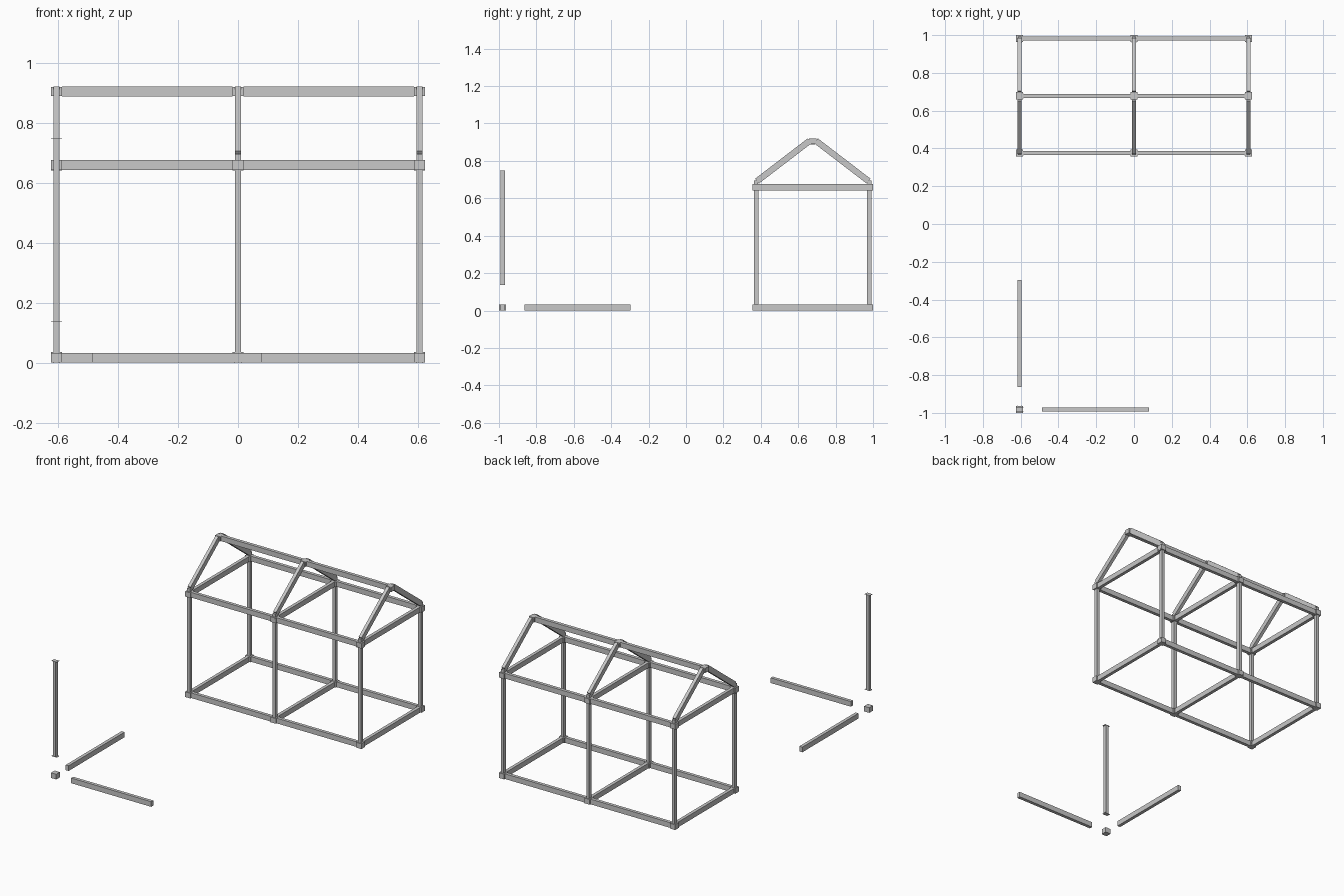
import bpy, bmesh
from mathutils import Vector, Matrix

if "Cube" in bpy.data.objects:
    bpy.data.objects.remove(bpy.data.objects["Cube"])

steel = bpy.data.materials.new("light_grey_steel")
steel.use_nodes = True
colour = (0.58, 0.58, 0.58, 1)
steel.diffuse_color = colour
steel.node_tree.nodes["Principled BSDF"].inputs["Base Color"].default_value = colour

HX, HN, HZ = 0.605, 0.0185, 0.0165      # bay length, node half width, node half height
FRONT, BACK = 0.375, 0.981
RIDGE = (FRONT + BACK) / 2
LOW, EAVE, TOP = HZ, 0.659, 0.904
DEPTH, WIDTH = 0.033, 0.021


def finish(name, bm):
    mesh = bpy.data.meshes.new(name)
    bm.to_mesh(mesh)
    bm.free()
    mesh.materials.append(steel)
    ob = bpy.data.objects.new(name, mesh)
    bpy.context.collection.objects.link(ob)


def add_box(bm, centre, size, frame=Matrix()):
    m = frame @ Matrix.Translation(centre) @ Matrix.Diagonal((*size, 1))
    bmesh.ops.create_cube(bm, size=1, matrix=m)


def member(name, a, b, up=(0, 0, 1), depth=DEPTH, width=WIDTH, plate=None):
    """Square-edged bar from a to b, its depth along up, with optional end plates."""
    a, b = Vector(a), Vector(b)
    x = (b - a).normalized()
    z = Vector(up).normalized()
    y = z.cross(x)
    frame = Matrix.Translation(a) @ Matrix((x, y, z)).transposed().to_4x4()
    length = (b - a).length
    bm = bmesh.new()
    add_box(bm, (length / 2, 0, 0), (length, width, depth), frame)
    if plate:
        for s in (0.001, length - 0.001):
            add_box(bm, (s, 0, 0), (0.002, *plate), frame)
    finish(name, bm)


def node(name, centre, size=(2 * HN, 2 * HN, 2 * HZ)):
    """Connector block with four small bolt heads on every face."""
    bm = bmesh.new()
    add_box(bm, centre, size)
    for axis in range(3):
        u, v = (axis + 1) % 3, (axis + 2) % 3
        for side in (-1, 1):
            for su in (-1, 1):
                for sv in (-1, 1):
                    p = Vector(centre)
                    p[axis] += side * size[axis] / 2
                    p[u] += su * size[u] * 0.3
                    p[v] += sv * size[v] * 0.3
                    dims = [0.002] * 3
                    dims[axis] = 0.0006
                    add_box(bm, p, dims)
    finish(name, bm)


def post(name, x, y, z0, z1):
    member(name, (x, y, z0), (x, y, z1), (0, 1, 0), 0.024, 0.02, (2 * HN, 0.025))


# Frame nodes, posts and long beams
for side, y in (("front", FRONT), ("back", BACK)):
    for x in (-HX, 0, HX):
        post(f"{side}_post", x, y, LOW + HZ, EAVE - HZ)
        for level, z in (("floor", LOW), ("eave", EAVE)):
            node(f"{side}_{level}_node", (x, y, z))
    for level, z in (("floor", LOW), ("eave", EAVE)):
        for x in (-HX, 0):
            member(f"{side}_{level}_beam", (x + HN, y, z), (x + HX - HN, y, z))

# Cross beams, rafters and ridge nodes
for x in (-HX, 0, HX):
    for level, z in (("floor", LOW), ("eave", EAVE)):
        member(f"{level}_cross_beam", (x, FRONT + HN, z), (x, BACK - HN, z))
    for side, s in (("front", -1), ("back", 1)):
        foot = Vector((x, RIDGE + s * 0.298, 0.692))
        head = Vector((x, RIDGE + s * 0.017, 0.907))
        slope = head - foot
        member(f"{side}_rafter", foot, head, (0, s * slope.z, abs(slope.y)))
        bm = bmesh.new()
        add_box(bm, (x, RIDGE + s * 0.303, 0.685), (0.02, 0.022, 0.022))
        finish(f"{side}_rafter_shoe", bm)
    node("ridge_node", (x, RIDGE, TOP), (2 * HN, 0.04, 0.03))

# Ridge beams
for x in (-HX, 0):
    member("ridge_beam", (x + HN, RIDGE, TOP), (x + HX - HN, RIDGE, TOP))

# Loose sample parts laid out by the front right corner
node("loose_node", (-HX, -BACK, LOW))
post("loose_post", -HX, -BACK, 0.137, 0.748)
member("loose_long_beam", (-0.487, -BACK, LOW), (0.08, -BACK, LOW))
member("loose_cross_beam", (-HX, -0.863, LOW), (-HX, -0.297, LOW))
